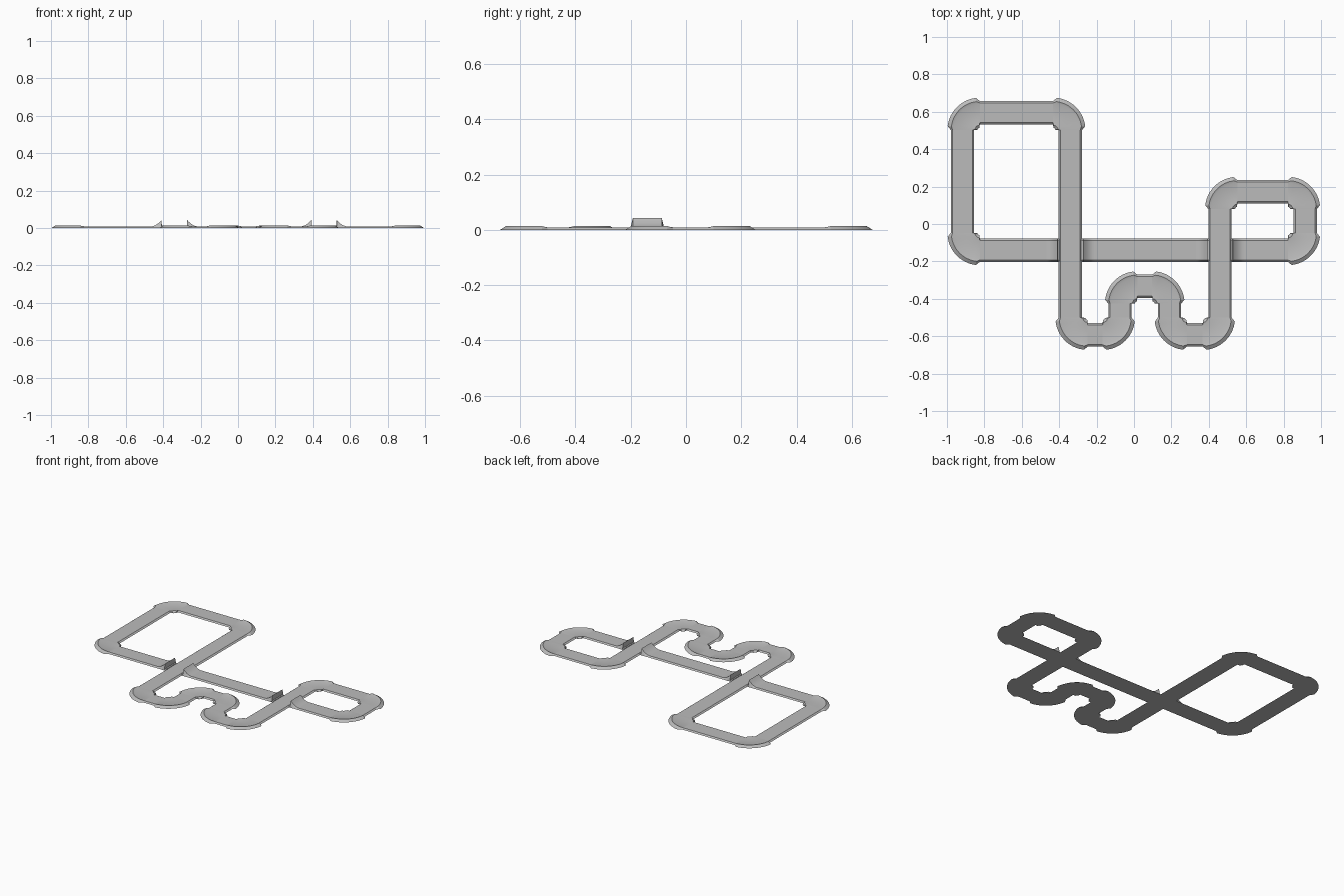
import bpy, bmesh, math
from mathutils import Vector

old = bpy.data.objects.get("Cube")
if old:
    bpy.data.objects.remove(old, do_unlink=True)

grey = bpy.data.materials.new("track_grey")
grey.use_nodes = True
colour = (0.5, 0.5, 0.5, 1)
grey.diffuse_color = colour
grey.node_tree.nodes["Principled BSDF"].inputs["Base Color"].default_value = colour

HALF, BEVEL, TOP = 0.0625, 0.01, 0.008   # road half width, edge bevel, thickness
R = 0.0925                               # bend radius on the centre line
LIP = 0.013                              # raised rim on bends
RAMP_TOP, RAMP_RUN, WALL = 0.042, 0.06, 0.068


def loft(name, rings):
    """Skin a closed solid through rings of points."""
    bm = bmesh.new()
    loops = [[bm.verts.new(p) for p in ring] for ring in rings]
    n = len(rings[0])
    for a, b in zip(loops, loops[1:]):
        for i in range(n):
            j = (i + 1) % n
            bm.faces.new((a[i], a[j], b[j], b[i]))
    bm.faces.new(loops[0])
    bm.faces.new(loops[-1])
    bmesh.ops.recalc_face_normals(bm, faces=bm.faces)
    mesh = bpy.data.meshes.new(name)
    bm.to_mesh(mesh)
    bm.free()
    obj = bpy.data.objects.new(name, mesh)
    bpy.context.collection.objects.link(obj)
    mesh.materials.append(grey)
    bpy.ops.object.select_all(action="DESELECT")
    obj.select_set(True)
    bpy.context.view_layer.objects.active = obj
    bpy.ops.object.shade_smooth_by_angle(angle=math.radians(20))


def road_ring(p, side, top=TOP):
    """Bevelled road cross-section at point p."""
    profile = [(-HALF, 0), (-HALF + BEVEL, top), (HALF - BEVEL, top), (HALF, 0)]
    return [Vector((*(p + side * s), z)) for s, z in profile]


def straight(name, a, b):
    d = (b - a).normalized()
    side = Vector((-d.y, d.x))
    loft(name, [road_ring(a, side), road_ring(b, side)])


def bend(name, p, d1, d2):
    """Quarter turn with a low inner kerb and a raised outer rim."""
    centre = p - d1 * R + d2 * R
    mix = lambda a, b, f: a + (b - a) * f
    inner, outer = R - HALF, R + HALF
    rings = []
    for deg in [0, 7] + list(range(14, 77, 6)) + [83, 90]:
        f = 0 if deg in (0, 90) else 1
        profile = [
            (mix(inner, 0.012, f), 0),
            (mix(inner + 0.008, 0.026, f), mix(TOP, 0.010, f)),
            (inner + BEVEL, TOP),
            (outer - 0.016, TOP),
            (mix(outer - BEVEL, outer - 0.002, f), mix(TOP, LIP, f)),
            (mix(outer, 0.173, f), 0),
        ]
        t = math.radians(deg)
        out = d1 * math.sin(t) - d2 * math.cos(t)
        rings.append([Vector((*(centre + out * r), z)) for r, z in profile])
    loft(name, rings)


def ramp(name, cross_x, y, sign):
    """Curved jump ramp rising towards the road it crosses."""
    side = Vector((0, 1))
    rings = []
    for i in range(9):
        u = i / 8
        x = cross_x + sign * (WALL + RAMP_RUN * (1 - u))
        rings.append(road_ring(Vector((x, y)), side, TOP + (RAMP_TOP - TOP) * u ** 2))
    # Upright end wall, then a short flat join
    for off in (WALL - 0.0005, HALF - BEVEL / 2):
        rings.append(road_ring(Vector((cross_x + sign * off, y)), side))
    loft(name, rings)


# Circuit corner points, in driving order
X_LEFT, X_A, X_B, X_C, X_D, X_RIGHT = -0.917, -0.34, -0.075, 0.19, 0.46, 0.915
Y_BACK, Y_LOOP, Y_CROSS, Y_HUMP, Y_FRONT = 0.595, 0.172, -0.14, -0.333, -0.593
path = [Vector(p) for p in (
    (X_LEFT, Y_BACK), (X_A, Y_BACK), (X_A, Y_FRONT), (X_B, Y_FRONT),
    (X_B, Y_HUMP), (X_C, Y_HUMP), (X_C, Y_FRONT), (X_D, Y_FRONT),
    (X_D, Y_LOOP), (X_RIGHT, Y_LOOP), (X_RIGHT, Y_CROSS), (X_LEFT, Y_CROSS))]

# Bends and the straights between them
count = len(path)
for i, p in enumerate(path):
    nxt = path[(i + 1) % count]
    d1 = (p - path[i - 1]).normalized()
    d2 = (nxt - p).normalized()
    bend(f"bend_{i + 1}", p, d1, d2)
    if i != count - 2:
        straight(f"straight_{i + 1}", p + d2 * R, nxt - d2 * R)

# Crossing road, broken by a pair of ramps at each crossing
gap = WALL + RAMP_RUN
stops = [X_LEFT + R, X_A - gap, X_A + gap, X_D - gap, X_D + gap, X_RIGHT - R]
for k in range(3):
    straight(f"crossing_road_{k + 1}", Vector((stops[2 * k], Y_CROSS)),
             Vector((stops[2 * k + 1], Y_CROSS)))
for label, x in (("left_track", X_A), ("right_track", X_D)):
    ramp(label + "_ramp_west", x, Y_CROSS, -1)
    ramp(label + "_ramp_east", x, Y_CROSS, 1)
